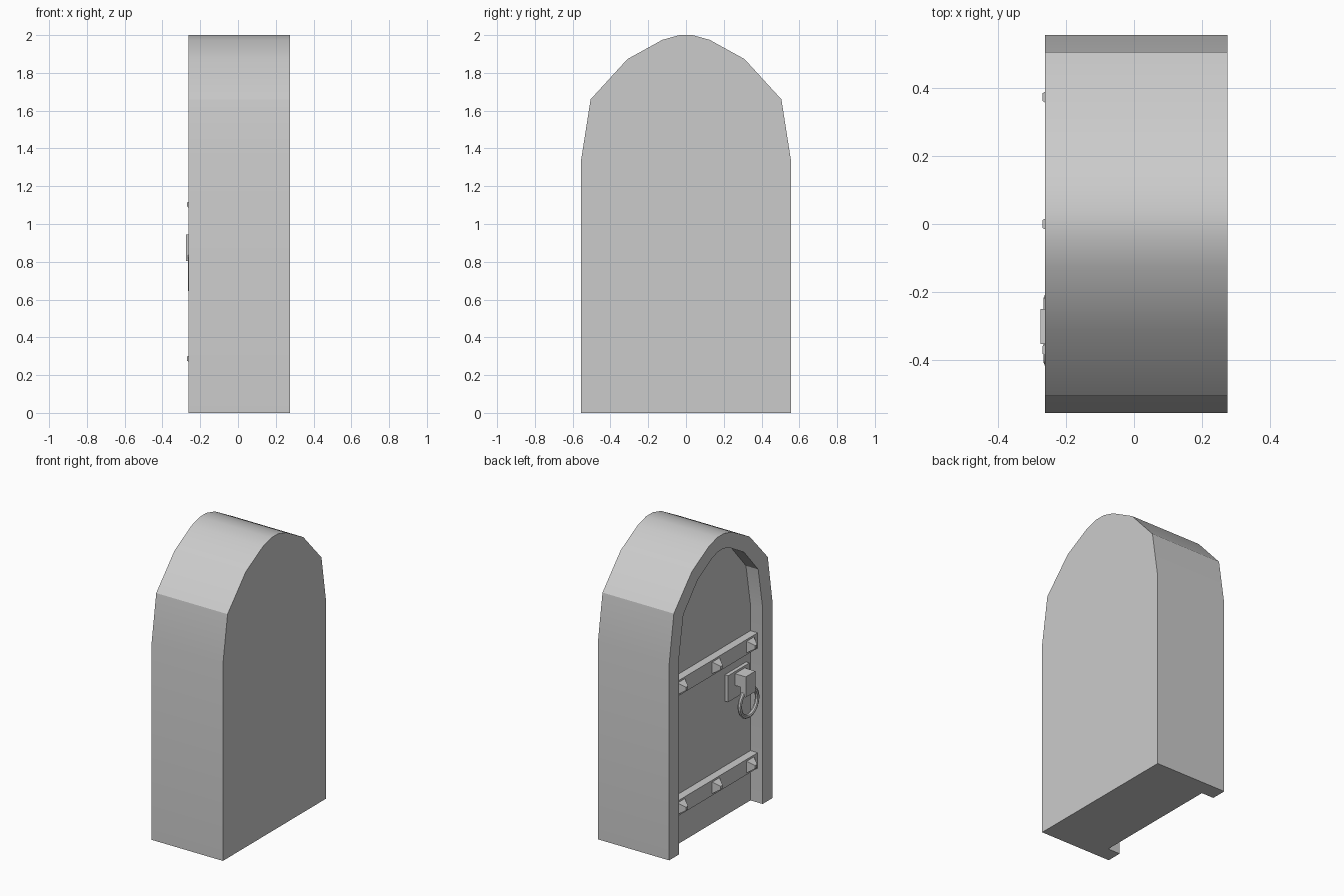
import bpy, bmesh, math
from mathutils import Matrix

if "Cube" in bpy.data.objects:
    bpy.data.objects.remove(bpy.data.objects["Cube"])

BACK, FRONT, DOOR, STRAP = 0.275, -0.262, -0.17, -0.225


def finish(bm, name):
    bmesh.ops.recalc_face_normals(bm, faces=bm.faces)
    mesh = bpy.data.meshes.new(name)
    bm.to_mesh(mesh)
    bm.free()
    obj = bpy.data.objects.new(name, mesh)
    bpy.context.collection.objects.link(obj)
    return obj


def box(name, x0, x1, y0, y1, z0, z1):
    bm = bmesh.new()
    bmesh.ops.create_cube(bm, size=1)
    bmesh.ops.scale(bm, vec=(x1 - x0, y1 - y0, z1 - z0), verts=bm.verts)
    bmesh.ops.translate(bm, vec=((x0 + x1) / 2, (y0 + y1) / 2, (z0 + z1) / 2), verts=bm.verts)
    return finish(bm, name)


def smooth(obj):
    bpy.ops.object.select_all(action='DESELECT')
    obj.select_set(True)
    bpy.context.view_layer.objects.active = obj
    bpy.ops.object.shade_smooth_by_angle(angle=math.radians(30))


# Arched body with a recessed door panel: outer and inner half profiles (y, z)
outer = [(0.555, 0), (0.555, 1.34), (0.505, 1.66), (0.31, 1.873), (0.125, 1.975), (0.035, 2.0)]
inner = [(0.45, 0), (0.45, 1.335), (0.402, 1.615), (0.25, 1.79), (0.10, 1.877), (0.03, 1.9)]


def arch(half):
    return half + [(-y, z) for y, z in reversed(half)]


bm = bmesh.new()
rings = [[bm.verts.new((x, y, z)) for y, z in arch(half)]
         for half, x in ((outer, BACK), (outer, FRONT), (inner, FRONT), (inner, DOOR))]
for a, b in zip(rings, rings[1:]):
    for i in range(len(a) - 1):
        bm.faces.new((a[i], a[i + 1], b[i + 1], b[i]))
bm.faces.new(rings[0])
bm.faces.new(rings[-1])
bm.faces.new([r[0] for r in rings] + [r[-1] for r in reversed(rings)])
smooth(finish(bm, "arched_door_body"))

# Iron straps with pyramid studs
for label, z in (("lower", 0.287), ("upper", 1.103)):
    box(label + "_strap", STRAP, DOOR + 0.005, -0.45, 0.45, z - 0.052, z + 0.052)
    for i, y in enumerate((-0.37, 0, 0.373)):
        bm = bmesh.new()
        bmesh.ops.create_cone(bm, cap_ends=True, segments=4, radius1=0.04 * math.sqrt(2),
                              radius2=0.011 * math.sqrt(2), depth=0.045)
        bmesh.ops.rotate(bm, verts=bm.verts, matrix=Matrix.Rotation(math.pi / 4, 3, 'Z'))
        bmesh.ops.rotate(bm, verts=bm.verts, matrix=Matrix.Rotation(-math.pi / 2, 3, 'Y'))
        bmesh.ops.translate(bm, verts=bm.verts, vec=(-0.2465, y, z))
        finish(bm, f"{label}_stud_{i + 1}")

# Handle plate
box("handle_plate", -0.195, DOOR + 0.005, -0.405, -0.175, 0.78, 0.96)

# Hooked bracket holding the ring
hook = [(-0.19, 0.945), (-0.275, 0.945), (-0.275, 0.805), (-0.235, 0.805), (-0.235, 0.865), (-0.19, 0.865)]
bm = bmesh.new()
face = bm.faces.new([bm.verts.new((x, -0.25, z)) for x, z in hook])
ext = bmesh.ops.extrude_face_region(bm, geom=[face], use_keep_orig=True)
bmesh.ops.translate(bm, vec=(0, -0.103, 0),
                    verts=[v for v in ext["geom"] if isinstance(v, bmesh.types.BMVert)])
finish(bm, "handle_bracket")

# Pull ring
bpy.ops.mesh.primitive_torus_add(major_segments=20, minor_segments=8, major_radius=0.094,
                                 minor_radius=0.014, location=(-0.252, -0.312, 0.745),
                                 rotation=(0, math.pi / 2, 0))
ring = bpy.context.object
ring.name = "pull_ring"
smooth(ring)
